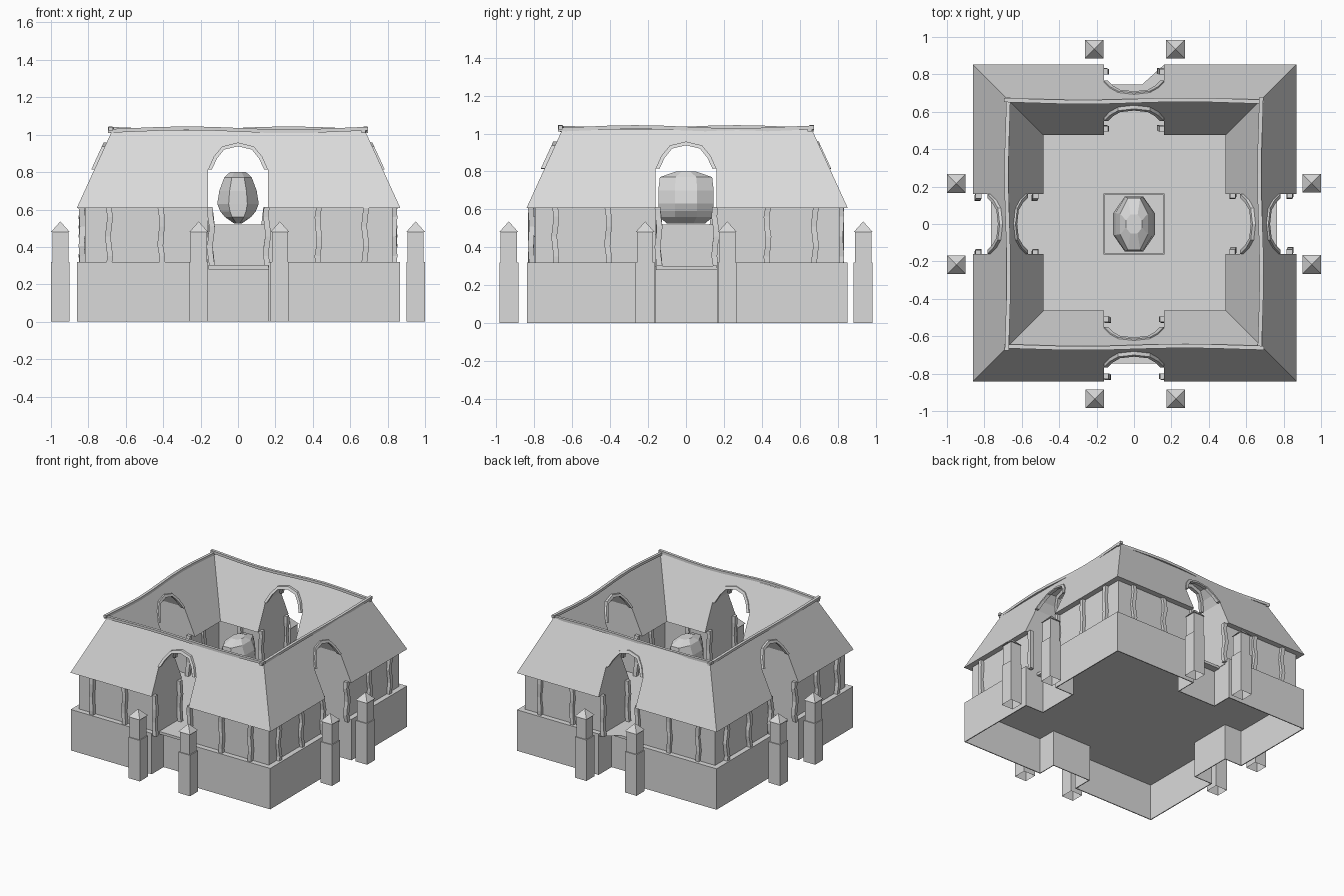
import bpy, bmesh, math
from mathutils import Matrix, Vector

cube = bpy.data.objects.get("Cube")
if cube:
    bpy.data.objects.remove(cube, do_unlink=True)

SKEW = 0.009       # plan is slightly longer in x than in y
EAVE, RIDGE = 0.608, 1.022
FLOOR = 0.3
SLOPE = 0.19 / (RIDGE - EAVE)

stone = bpy.data.materials.new("pale_grey")
stone.use_nodes = True
stone.diffuse_color = (0.7, 0.7, 0.7, 1)
stone.node_tree.nodes["Principled BSDF"].inputs["Base Color"].default_value = (0.7, 0.7, 0.7, 1)


def loft(name, rings, loop=False, turn=0, open_start=False):
    """Skin equal-sized rings of points; turn is in quarter turns about z."""
    bm = bmesh.new()
    rows = [[bm.verts.new(p) for p in ring] for ring in rings]
    n = len(rows[0])
    pairs = list(zip(rows, rows[1:])) + ([(rows[-1], rows[0])] if loop else [])
    for a, b in pairs:
        for i in range(n):
            j = (i + 1) % n
            bm.faces.new((a[i], a[j], b[j], b[i]))
    if not loop:
        bm.faces.new(rows[-1])
        if not open_start:
            bm.faces.new(rows[0])
    bmesh.ops.recalc_face_normals(bm, faces=bm.faces)
    bm.transform(Matrix.Rotation(turn * math.pi / 2, 4, 'Z'))
    mesh = bpy.data.meshes.new(name)
    bm.to_mesh(mesh)
    bm.free()
    mesh.materials.append(stone)
    obj = bpy.data.objects.new(name, mesh)
    bpy.context.collection.objects.link(obj)
    return obj


def square(x, y, z, r, s=None):
    s = s or r
    return [(x - r, y - s, z), (x + r, y - s, z), (x + r, y + s, z), (x - r, y + s, z)]


def frame(name, profile):
    """Rectangular ring around the courtyard from a (distance, height) profile."""
    corners = [(-1, -1), (1, -1), (1, 1), (-1, 1)]
    return loft(name, [[(cx * (d + SKEW) + 0.003, cy * (d - SKEW) + 0.006, z) for d, z in profile]
                       for cx, cy in corners], loop=True)


def carve(target, cutter):
    cutter.hide_render = True
    mod = target.modifiers.new("opening", 'BOOLEAN')
    mod.operation, mod.solver, mod.object = 'DIFFERENCE', 'EXACT', cutter
    bpy.context.view_layer.objects.active = target
    bpy.ops.object.modifier_apply(modifier=mod.name)
    bpy.data.objects.remove(cutter, do_unlink=True)


def side_distance(turn, d):
    return d + SKEW if turn % 2 else d - SKEW


def side_box(name, turn, half, near, far, low, high):
    """Box centred on one side, between two distances from the middle."""
    a, b = side_distance(turn, near), side_distance(turn, far)
    return loft(name, [square(0.002, -(a + b) / 2, z, half, (b - a) / 2) for z in (low, high)], turn=turn)


# Plinth with entrance notches, a slightly sunken court, and a hollow underside
base = loft("base", [square(0.003, 0.006, z, 0.863, 0.845) for z in (0, 0.32)])
hollow = loft("hollow_cutter", [square(0.003, 0.006, z, 0.856, 0.838) for z in (-0.1, 0.28)])
for turn in range(4):
    carve(base, side_box("notch_cutter", turn, 0.162, 0.7, 1.1, -0.2, 0.5))
    carve(base, side_box("passage_floor_cutter", turn, 0.162, 0.5, 1.2, FLOOR, 0.6))
    carve(hollow, side_box("notch_wall_cutter", turn, 0.168, 0.694, 1.2, -0.3, 0.6))
    side_box("threshold", turn, 0.161, 0.696, 0.755, 0.28, FLOOR)
carve(base, loft("court_cutter", [square(0, 0, z, 0.56) for z in (FLOOR, 0.7)]))
carve(base, hollow)

# Walls and double-sloped roof
walls = frame("walls", [(0.813, 0.29), (0.813, EAVE + 0.004), (0.525, EAVE + 0.004), (0.525, 0.29)])
roof = frame("roof", [(0.856, EAVE), (0.667, RIDGE), (0.478, EAVE)])

# Arched passages through all four sides
arch = [(-0.16, 0.815), (-0.13, 0.882), (-0.085, 0.937), (0, 0.958),
        (0.085, 0.937), (0.13, 0.882), (0.16, 0.815)]
opening = [(-0.16, 0.2)] + arch + [(0.16, 0.2)]
for part in (walls, roof):
    for turn in range(2):
        carve(part, loft("passage_cutter", [[(x, y, z) for x, z in opening] for y in (-1.1, 1.1)], turn=turn))


def timber(name, x, d, turn, phase, r=0.015):
    """Crooked upright post."""
    rings = []
    for i in range(7):
        wobble = 0.006 * math.sin(i * 1.6 + phase)
        rings.append(square(x + wobble, -side_distance(turn, d) - wobble * 0.5,
                            FLOOR + i * (EAVE + 0.005 - FLOOR) / 6, r))
    loft(name, rings, turn=turn)


def arch_rim(name, turn, outer):
    """Thin rim that lines the arch on a roof slope."""
    rings = []
    for x, z in arch:
        ring = []
        for shrink, lift in ((0, -0.012), (0, 0.014), (1, 0.014), (1, -0.012)):
            inward = Vector((x, z - 0.805)).normalized() * -0.02 * shrink
            px, pz = x + inward.x, z + inward.y
            inset = (pz - EAVE) * SLOPE
            d = 0.856 - inset + lift if outer else 0.478 + inset - lift
            ring.append((px, -side_distance(turn, d), pz))
        rings.append(ring)
    loft(name, rings, turn=turn)


for turn in range(4):
    # Crooked wall timbers outside and inside
    for i, x in enumerate((-0.69, -0.41, -0.145, 0.155, 0.43, 0.68)):
        timber("outer_timber", x, 0.825, turn, i * 0.9)
    for i, x in enumerate((-0.33, -0.145, 0.155, 0.34)):
        timber("inner_timber", x, 0.52, turn, i * 1.3)
    arch_rim("outer_arch_rim", turn, True)
    arch_rim("inner_arch_rim", turn, False)

    # Wavy ridge beam
    half = 0.685 - (SKEW if turn % 2 else -SKEW)
    beam = []
    for i in range(11):
        t = i / 5 - 1
        y = -side_distance(turn, 0.667) + 0.006 * math.sin(t * 4)
        z = RIDGE + 0.004 - 0.008 * math.sin(t * 4)
        beam.append([(t * half, y - 0.011, z - 0.01), (t * half, y + 0.011, z - 0.01),
                     (t * half, y + 0.011, z + 0.01), (t * half, y - 0.011, z + 0.01)])
    loft("ridge_beam", beam, turn=turn)

    # Pair of capped gate posts, open underneath
    d = 0.95 if turn % 2 else 0.935
    shift = 0.006 * math.cos(turn * math.pi / 2)
    for x in (-0.216, 0.218):
        loft("gate_post", [square(x + shift, -d, z, r) for r, z in
                           ((0.05, 0), (0.05, 0.32), (0.043, 0.32), (0.043, 0.48),
                            (0.05, 0.48), (0.001, 0.535))], turn=turn, open_start=True)

# Pedestal with a low lip
loft("pedestal_lip", [square(0, 0, z, 0.162) for z in (FLOOR - 0.005, 0.36)])
loft("pedestal", [square(0, 0, z, 0.157) for z in (FLOOR - 0.005, 0.52)])

# Faceted sculpture
rings = []
for z, rx, ry in ((0.525, 0.02, 0.1), (0.56, 0.07, 0.143), (0.59, 0.095, 0.145), (0.63, 0.111, 0.146),
                  (0.7, 0.1, 0.146), (0.77, 0.074, 0.138), (0.8, 0.043, 0.05)):
    rings.append([(rx * a, ry * b, z) for a, b in
                  ((1, -0.4), (1, 0.4), (0.45, 1), (-0.45, 1), (-1, 0.4), (-1, -0.4), (-0.45, -1), (0.45, -1))])
loft("sculpture", rings)
